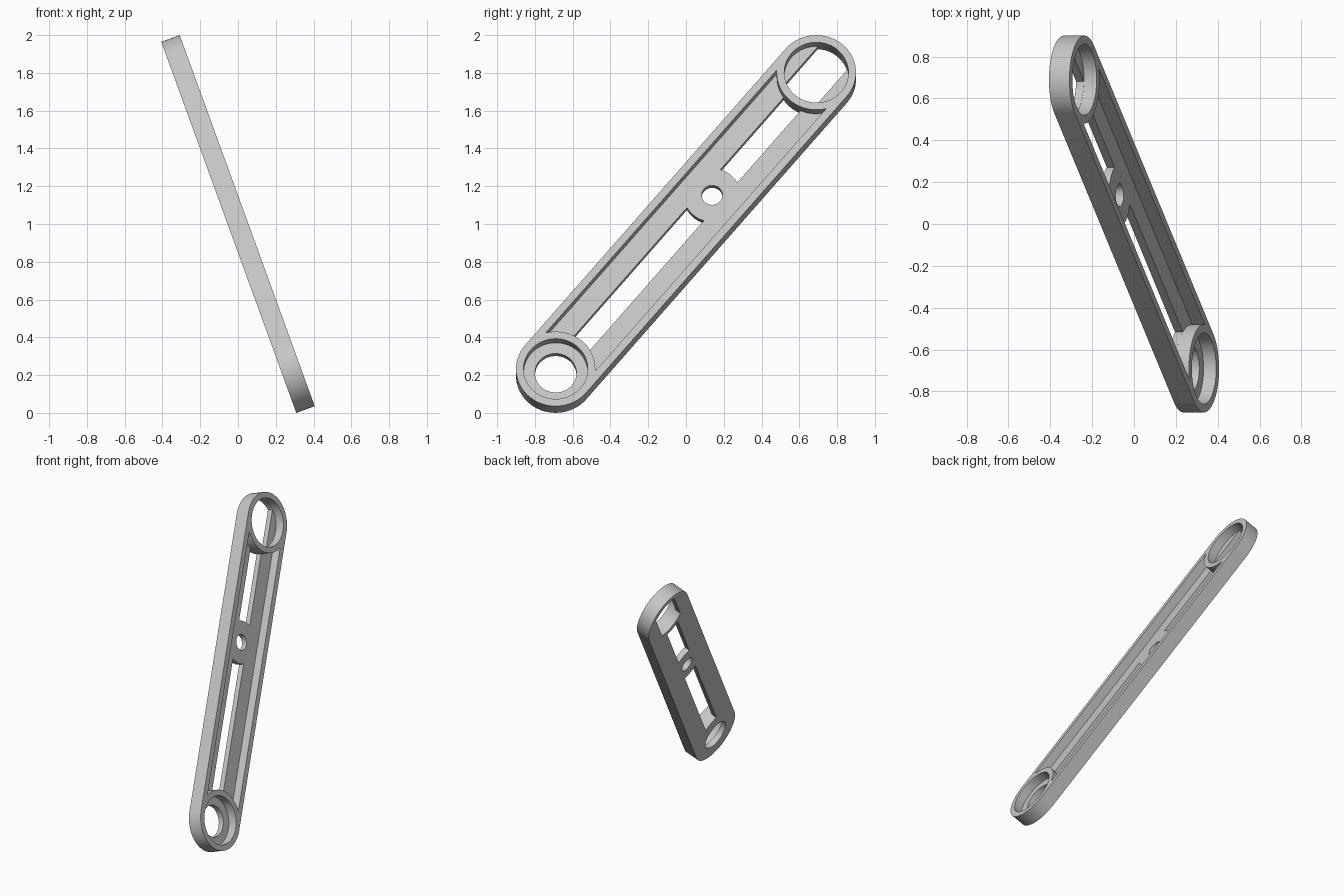
import bpy, bmesh
from math import sin, cos, asin, pi, radians, hypot
from mathutils import Matrix, Vector

if "Cube" in bpy.data.objects:
    bpy.data.objects.remove(bpy.data.objects["Cube"])

# Sizes, in the arm's own frame: x along the arm, z through its thickness
TILT = radians(20)
CENTRE_Y, CENTRE_U = 0.69, 0.835
HALF = hypot(CENTRE_Y, CENTRE_U)
TOP, BOTTOM, FLOOR = 0.052, -0.052, -0.012
OUTER, BORE = 0.21, 0.17
HUB_X, HUB_R = 0.217, 0.15
SLOT = 0.058

# Placement of the arm: leaning sideways and standing diagonally
up = Vector((-sin(TILT), 0, cos(TILT)))
side = Vector((0, 1, 0))
along = (side * CENTRE_Y + up * CENTRE_U) / HALF
normal = side.cross(up)
across = normal.cross(along)
PLACE = Matrix.Translation((0, 0, 1)) @ Matrix((along, across, normal)).transposed().to_4x4()


def arc(cx, r, start, end, steps=32):
    return [(cx + r * cos(start + (end - start) * i / steps),
             r * sin(start + (end - start) * i / steps)) for i in range(steps + 1)]


def circle(cx, r):
    return arc(cx, r, 0, 2 * pi, 64)[:-1]


def between(x0, r0, x1, r1, half_width):
    """Strip between two discs, ending on their rims."""
    a, b = asin(half_width / r0), asin(half_width / r1)
    return arc(x0, r0, a, -a, 24) + arc(x1, r1, pi + b, pi - b, 24)


def prism(name, outline, low, high):
    bm = bmesh.new()
    face = bm.faces.new([bm.verts.new((x, y, low)) for x, y in outline])
    grown = bmesh.ops.extrude_face_region(bm, geom=[face])["geom"]
    moved = [v for v in grown if isinstance(v, bmesh.types.BMVert)]
    bmesh.ops.translate(bm, verts=moved, vec=(0, 0, high - low))
    bmesh.ops.recalc_face_normals(bm, faces=bm.faces)
    mesh = bpy.data.meshes.new(name)
    bm.to_mesh(mesh)
    bm.free()
    obj = bpy.data.objects.new(name, mesh)
    bpy.context.collection.objects.link(obj)
    return obj


# Solid round-ended arm
arm = prism("link_arm", arc(HALF, OUTER, -pi / 2, pi / 2) + arc(-HALF, OUTER, pi / 2, 3 * pi / 2),
            BOTTOM, TOP)

# Cutters: pocket between the end rings, bores, hub hole, slots, end openings
above, below = TOP + 0.1, BOTTOM - 0.1
opening = asin(0.102 / BORE)
cutters = [
    prism("pocket_cutter", between(-HALF, OUTER, HALF, OUTER, BORE), FLOOR, above),
    prism("lower_bore_cutter", circle(-HALF, BORE), FLOOR, above),
    prism("upper_bore_cutter", circle(HALF, BORE), FLOOR, above),
    prism("lower_hole_cutter", circle(-HALF, 0.11), below, 0),
    prism("hub_hole_cutter", circle(HUB_X, 0.055), below, 0),
    prism("lower_slot_cutter", between(-HALF, OUTER, HUB_X, HUB_R, SLOT), below, 0),
    prism("upper_slot_cutter", between(HUB_X, HUB_R, HALF, OUTER, SLOT), below, 0),
    prism("upper_opening_cutter", arc(HALF, BORE - 0.001, -opening, opening)
          + arc(HALF, BORE - 0.001, pi - opening, pi + opening), below, 0),
]

bpy.ops.object.select_all(action="DESELECT")
bpy.context.view_layer.objects.active = arm
arm.select_set(True)
for cutter in cutters:
    cutter.hide_render = True
    cut = arm.modifiers.new(cutter.name, "BOOLEAN")
    cut.operation, cut.solver, cut.object = "DIFFERENCE", "EXACT", cutter
    bpy.ops.object.modifier_apply(modifier=cut.name)
    bpy.data.objects.remove(cutter)

# Stand the arm in place and finish it
arm.data.transform(PLACE)
bpy.ops.object.shade_smooth_by_angle(angle=radians(30))

grey = bpy.data.materials.new("light_grey")
grey.use_nodes = True
colour = (0.56, 0.56, 0.56, 1)
grey.diffuse_color = colour
grey.node_tree.nodes["Principled BSDF"].inputs["Base Color"].default_value = colour
arm.data.materials.clear()
arm.data.materials.append(grey)
